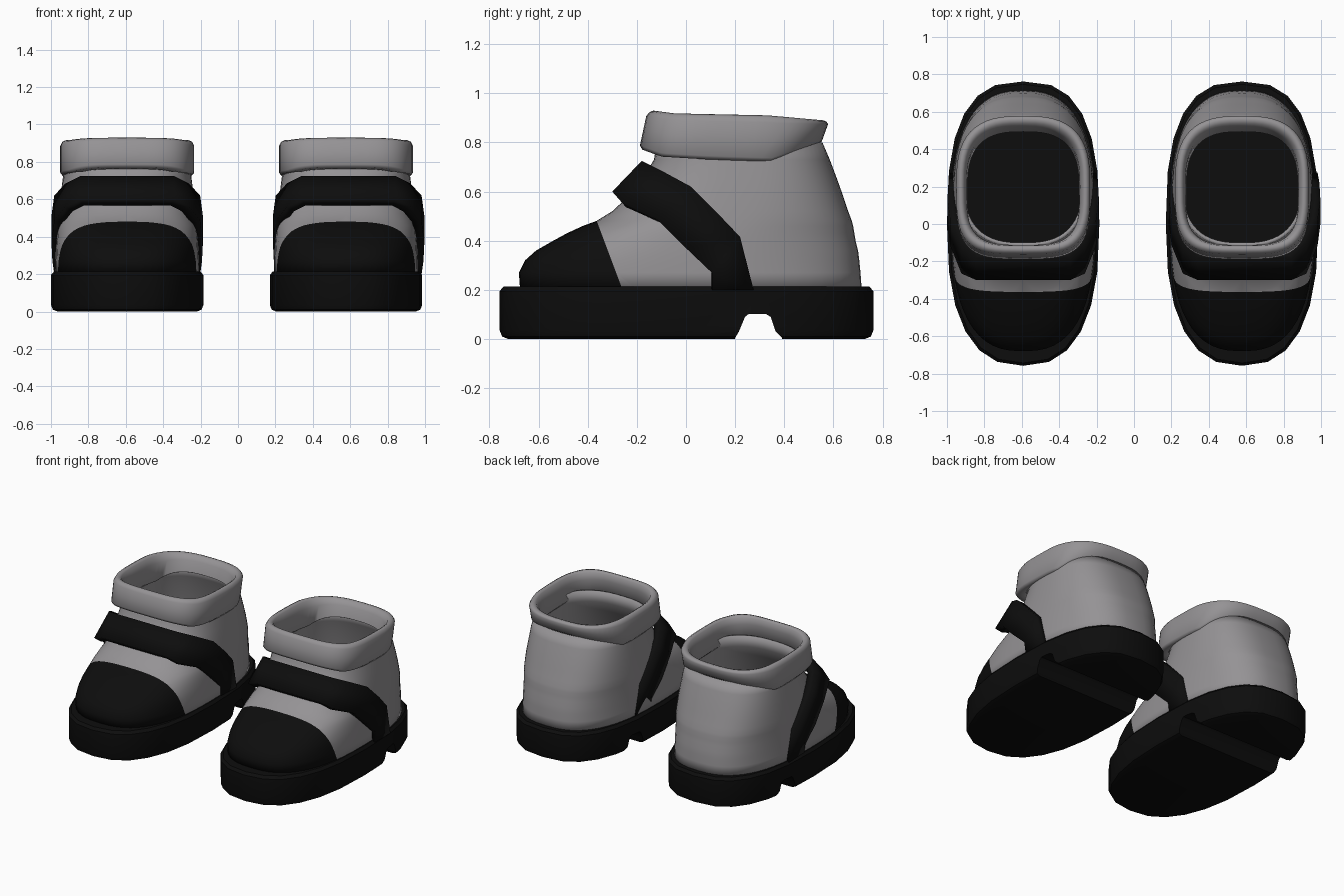
import bpy, bmesh, math
from mathutils import Vector

if "Cube" in bpy.data.objects:
    bpy.data.objects.remove(bpy.data.objects["Cube"])

def material(name, col):
    m = bpy.data.materials.new(name)
    m.diffuse_color = (*col, 1)
    m.use_nodes = True
    m.node_tree.nodes["Principled BSDF"].inputs["Base Color"].default_value = m.diffuse_color
    return m

BLACK = material("black rubber", (0.004, 0.004, 0.004))
GREY = material("grey leather", (0.30, 0.29, 0.30))

def make(name, bm, mats, angle=35):
    me = bpy.data.meshes.new(name)
    bm.to_mesh(me)
    bm.free()
    for m in mats:
        me.materials.append(m)
    ob = bpy.data.objects.new(name, me)
    bpy.context.collection.objects.link(ob)
    activate(ob)
    bpy.ops.object.shade_smooth_by_angle(angle=math.radians(angle))
    return ob

def activate(ob):
    bpy.ops.object.select_all(action='DESELECT')
    ob.select_set(True)
    bpy.context.view_layer.objects.active = ob

def apply_mod(ob, kind, **props):
    mod = ob.modifiers.new(kind, kind)
    for k, v in props.items():
        setattr(mod, k, v)
    activate(ob)
    bpy.ops.object.modifier_apply(modifier=mod.name)

def ring(seg, hw, y0, y1, nf, nb, z):
    """Superellipse in plan with separate front and back roundness; z is a number or f(y)."""
    c, l = (y0 + y1) / 2, (y1 - y0) / 2
    pts = []
    for i in range(seg):
        a = 2 * math.pi * i / seg
        n = nb if math.sin(a) >= 0 else nf
        f = lambda v: math.copysign(abs(v) ** (2 / n), v) if abs(v) > 1e-9 else 0
        y = c + l * f(math.sin(a))
        pts.append((hw * f(math.cos(a)), y, z(y) if callable(z) else z))
    return pts

def loft(rings, cap=False, closed=False):
    bm = bmesh.new()
    vs = [[bm.verts.new(p) for p in r] for r in rings]
    pairs = list(zip(vs, vs[1:])) + ([(vs[-1], vs[0])] if closed else [])
    for a, b in pairs:
        for j in range(len(a)):
            k = (j + 1) % len(a)
            bm.faces.new((a[j], a[k], b[k], b[j]))
    if cap:
        bm.faces.new(vs[0][::-1])
        bm.faces.new(vs[-1])
    return bm

def interp(table, t):
    for (a, u), (b, v) in zip(table, table[1:]):
        if t <= b:
            return u + (v - u) * max(0, (t - a) / (b - a))
    return table[-1][1]

# sole: faceted outline with eased edges, arch notch cut in front of the heel
sole = make("sole", loft([ring(24, 0.4075 - d, -0.758 + d, 0.762 - d, 2.5, 2.7, z) for d, z in
            ((0.035, 0), (0.01, 0.01), (0, 0.035), (0, 0.195), (0.015, 0.213))], cap=True), [BLACK])
notch = [(0.20, -0.05), (0.20, 0.005), (0.215, 0.03), (0.24, 0.09), (0.255, 0.102),
         (0.325, 0.102), (0.345, 0.09), (0.365, 0.03), (0.39, 0.005), (0.39, -0.05)]
bm = loft([[(x, y, z) for y, z in notch] for x in (-0.6, 0.6)], cap=True)
bmesh.ops.recalc_face_normals(bm, faces=bm.faces)
cutter = make("notch_cutter", bm, [BLACK])
cutter.hide_render = True
apply_mod(sole, 'BOOLEAN', object=cutter, operation='DIFFERENCE', solver='EXACT')
bpy.data.objects.remove(cutter)
activate(sole)
bpy.ops.object.shade_smooth_by_angle(angle=math.radians(35))

# upper: stacked sections (z, front y, back y, half width), black toe cap split off by a plane
rows = [(0.20, -0.675, 0.715, 0.385), (0.27, -0.68, 0.71, 0.384), (0.32, -0.655, 0.705, 0.382),
        (0.36, -0.61, 0.70, 0.38), (0.40, -0.54, 0.69, 0.377), (0.43, -0.485, 0.685, 0.375),
        (0.46, -0.42, 0.68, 0.372), (0.48, -0.365, 0.675, 0.37), (0.52, -0.30, 0.66, 0.366),
        (0.58, -0.235, 0.64, 0.36), (0.65, -0.18, 0.615, 0.352), (0.73, -0.13, 0.585, 0.342),
        (0.80, -0.12, 0.555, 0.333)]
bm = loft([ring(56, w, a, b, 2.6, 2.6, z) for z, a, b, w in rows])
co, no = Vector((0, -0.258, 0.2)), Vector((0, 0.28, 0.105)).normalized()
bmesh.ops.bisect_plane(bm, geom=bm.verts[:] + bm.edges[:] + bm.faces[:], plane_co=co, plane_no=no)
for f in bm.faces:
    f.material_index = int((f.calc_center_median() - co).dot(no) < 0)
upper = make("upper", bm, [GREY, BLACK], 60)
apply_mod(upper, 'SOLIDIFY', thickness=0.02, offset=-1)

# collar: padded rolled ring leaning back, higher at the front
low = [(-0.19, 0.775), (-0.1, 0.742), (0.1, 0.73), (0.35, 0.722), (0.45, 0.765), (0.56, 0.80)]
high = [(-0.17, 0.93), (-0.08, 0.918), (0.3, 0.91), (0.58, 0.885)]
profile = [(0.05, 0.03), (0.012, 0), (0, 0.08), (0, 0.5), (0, 0.85), (0.01, 0.96),
           (0.025, 1), (0.042, 0.94), (0.055, 0.7), (0.06, 0.1)]
def collar_ring(d, f):
    lo_hi = lambda y: interp(low, y) * (1 - f) + interp(high, y) * f
    return [(x, y + 0.033 * f, z) for x, y, z in
            ring(56, 0.358 - d, -0.19 + d, 0.55 - d, 3.6, 2.8, lo_hi)]
collar = make("collar", loft([collar_ring(d, f) for d, f in profile], closed=True), [GREY], 60)

# strap: angular band over the instep (x, lower y, lower z, upper y, upper z)
half = [(0.25, -0.30, 0.60, -0.18, 0.725), (0.33, -0.265, 0.56, -0.10, 0.685),
        (0.39, -0.115, 0.485, 0.02, 0.62), (0.405, 0.0, 0.37, 0.13, 0.51),
        (0.40, 0.105, 0.27, 0.22, 0.415), (0.39, 0.105, 0.2, 0.275, 0.2)]
stations = [(-s[0], *s[1:]) for s in half[::-1]] + half
bm = bmesh.new()
lo = [bm.verts.new((x, a, b)) for x, a, b, c, d in stations]
hi = [bm.verts.new((x, c, d)) for x, a, b, c, d in stations]
for i in range(len(lo) - 1):
    bm.faces.new((lo[i], lo[i + 1], hi[i + 1], hi[i]))
strap = make("strap", bm, [BLACK], 30)
apply_mod(strap, 'SOLIDIFY', thickness=0.05, offset=-1)

# second boot is a copy of the first
for ob in (sole, upper, collar, strap):
    name = ob.name
    other = ob.copy()
    bpy.context.collection.objects.link(other)
    ob.name, other.name = "left_" + name, "right_" + name
    ob.location.x, other.location.x = -0.5925, 0.5775
    if name == "strap":
        other.location.x += 0.014
